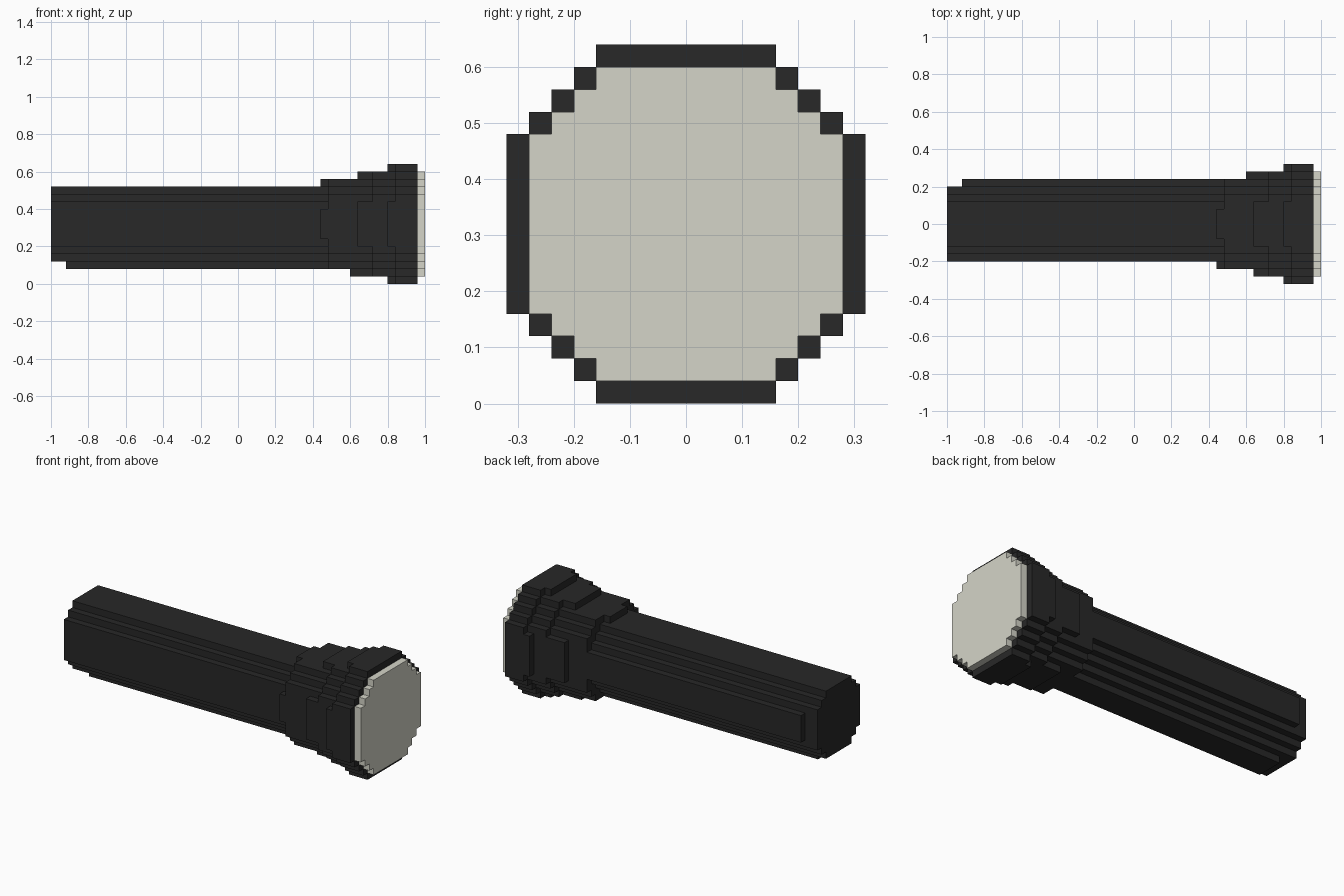
import bpy, bmesh
from mathutils import Vector

if "Cube" in bpy.data.objects:
    bpy.data.objects.remove(bpy.data.objects["Cube"])

V = 0.04  # edge of one block


def material(name, rgb):
    m = bpy.data.materials.new(name)
    m.diffuse_color = (*rgb, 1)
    m.use_nodes = True
    m.node_tree.nodes["Principled BSDF"].inputs["Base Color"].default_value = m.diffuse_color
    return m


dark = material("dark grey", (0.021, 0.021, 0.021))
glass = material("pale lens", (0.66, 0.66, 0.58))

# Stepped octagons: (first slice, half width in blocks, corner limit)
HEAD = [(37, 5, 8), (41, 6, 8), (43, 6, 9), (45, 7, 9), (46, 7, 10), (49, 6, 9)]


def inside(ix, iy, iz):
    """Is this block part of the torch?"""
    if not (0 <= ix < 50 and 0 <= iy < 16 and 0 <= iz < 16):
        return False
    back, low = iy >= 8, iz < 8
    a = iy - 8 if back else 7 - iy
    b = 7 - iz if low else iz - 8
    if ix < 37:
        # Handle with a raised strip on the back and underside, and first ring
        ring = ix == 36
        wide = 5 if ring or (back and ix >= 2) else 4
        tall = 5 if ring or (low and ix >= 2) else 4
        return a <= wide and b <= tall and a + b <= 6
    # Second ring starts one block earlier on the back and underside
    if ix == 40 and ((back and a == 6 and b <= 2) or (low and b == 6 and a <= 2)):
        return True
    _, half, limit = [h for h in HEAD if h[0] <= ix][-1]
    return a <= half and b <= half and a + b <= limit


def build(name, start, end, mat):
    """Make the outer skin of slices start..end."""
    bm = bmesh.new()
    for ix in range(start, end):
        for iy in range(16):
            for iz in range(16):
                if not inside(ix, iy, iz):
                    continue
                c = Vector((ix - 24.5, iy - 7.5, iz + 0.5))
                for axis in range(3):
                    for s in (-1, 1):
                        n = Vector((0, 0, 0))
                        n[axis] = s
                        if inside(ix + int(n.x), iy + int(n.y), iz + int(n.z)):
                            continue
                        u = Vector((0, 0, 0))
                        u[(axis + 1) % 3] = 0.5
                        w = n.cross(u)
                        f = c + n * 0.5
                        bm.faces.new([bm.verts.new((f + p) * V)
                                      for p in (-u - w, u - w, u + w, -u + w)])
    bmesh.ops.remove_doubles(bm, verts=bm.verts[:], dist=0.001)
    # Merge coplanar squares
    bmesh.ops.dissolve_limit(bm, angle_limit=0.02, verts=bm.verts[:], edges=bm.edges[:])
    me = bpy.data.meshes.new(name)
    bm.to_mesh(me)
    bm.free()
    me.materials.append(mat)
    ob = bpy.data.objects.new(name, me)
    bpy.context.collection.objects.link(ob)


build("handle", 0, 36, dark)
build("flared_head", 36, 49, dark)
build("lens", 49, 50, glass)
